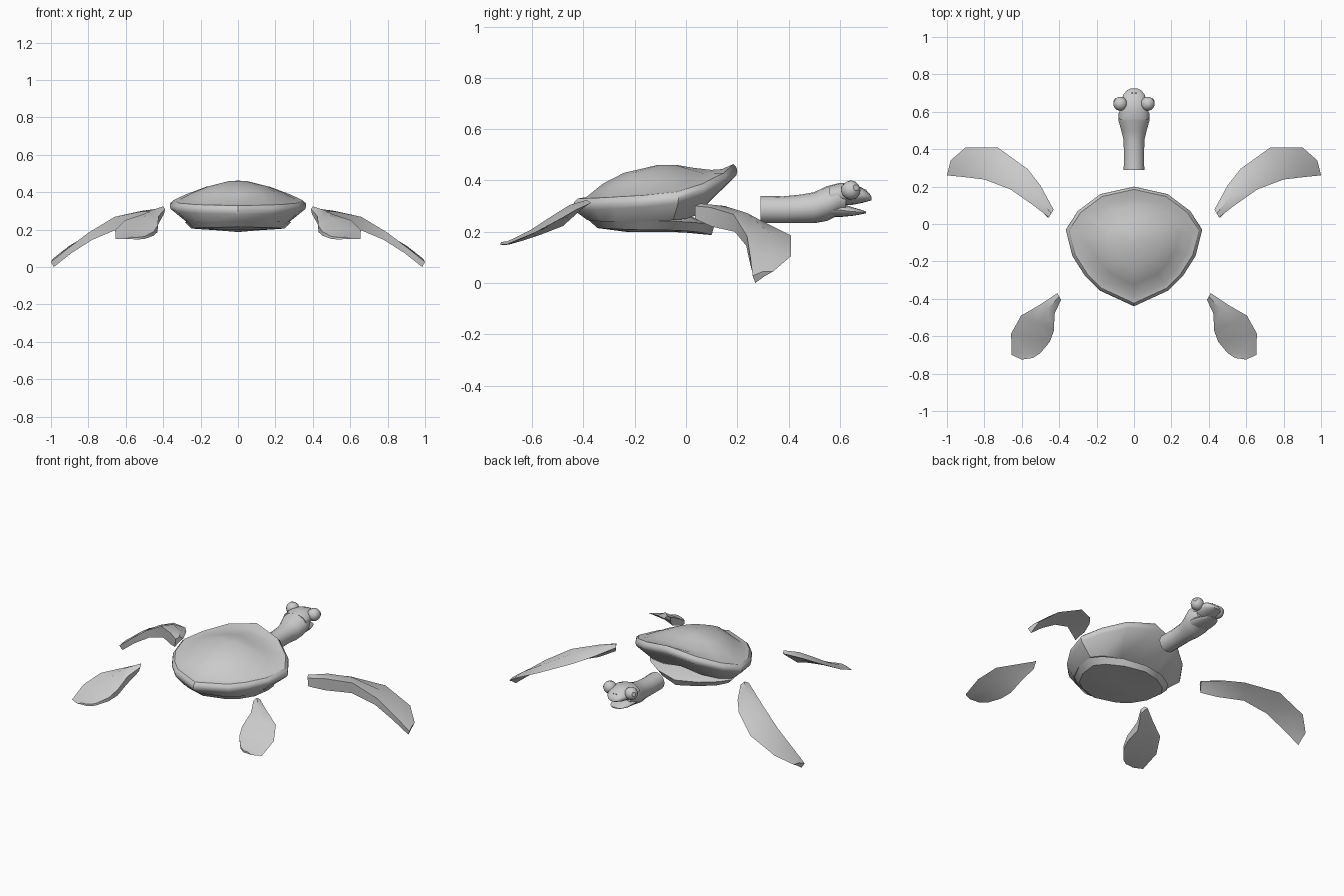
import bpy, bmesh, math
from mathutils import Vector

if "Cube" in bpy.data.objects:
    bpy.data.objects.remove(bpy.data.objects["Cube"])

skin = bpy.data.materials.new("turtle_grey")
skin.diffuse_color = (0.6, 0.6, 0.6, 1)
skin.use_nodes = True
skin.node_tree.nodes["Principled BSDF"].inputs["Base Color"].default_value = skin.diffuse_color


def finish(name, bm, angle=40):
    bmesh.ops.recalc_face_normals(bm, faces=bm.faces)
    me = bpy.data.meshes.new(name)
    bm.to_mesh(me)
    bm.free()
    me.materials.append(skin)
    ob = bpy.data.objects.new(name, me)
    bpy.context.collection.objects.link(ob)
    bpy.context.view_layer.objects.active = ob
    ob.select_set(True)
    bpy.ops.object.shade_smooth_by_angle(angle=math.radians(angle))
    ob.select_set(False)
    return ob


def loft(name, rings, angle=40, side=1):
    """Skin closed rings of equal length and cap both ends; side=-1 mirrors x."""
    bm = bmesh.new()
    rows = [[bm.verts.new((p[0] * side, p[1], p[2])) for p in r] for r in rings]
    n = len(rows[0])
    for a, b in zip(rows, rows[1:]):
        for i in range(n):
            j = (i + 1) % n
            bm.faces.new((a[i], a[j], b[j], b[i]))
    for row in (rows[0], rows[-1]):
        mid = sum((v.co for v in row), Vector()) / n
        c = bm.verts.new(mid)
        for i in range(n):
            bm.faces.new((row[i], row[(i + 1) % n], c))
    return finish(name, bm, angle)


def both(half):
    """Mirror a front-to-back half outline into a full ring."""
    return half + [(-x, y, z) for x, y, z in half[-2:0:-1]]


# shell: rim outline (x, y, z) from front point to tail point
rim = [(0, .20, .44), (.18, .16, .405), (.30, .07, .362), (.365, -.03, .332),
       (.33, -.17, .318), (.26, -.28, .312), (.185, -.355, .308), (0, -.44, .305)]
CY = -.10


def scaled(s, dz, flat=None):
    """Rim outline scaled about the shell centre, shifted or blended in height."""
    return [(x * s, CY + (y - CY) * s, (z + dz) if flat is None else
             flat[0] + (z - flat[1]) * flat[2]) for x, y, z in rim]


groove = scaled(.85, .03)
groove[0] = (0, .14, .444)
groove[1] = (.15, .112, .428)
upper = [
    [(x * .12, -.07 + (y - CY) * .12, .46) for x, y, z in rim],
    scaled(.42, 0, (.436, .35, .15)),
    scaled(.66, 0, (.405, .35, .4)),
    groove,
    scaled(.95, .024),
    scaled(.99, .010),
    scaled(1, -.004),
    scaled(.985, -.022),
]
hull = [(0, .05, .285), (.13, .035, .262), (.23, 0, .25), (.28, -.05, .245),
        (.265, -.17, .24), (.21, -.28, .24), (.145, -.33, .24), (0, -.385, .245)]
loft("shell", [both(r) for r in upper + [hull]], 35)

# belly plate with a lip at the front
lip = [(0, .11, .222), (.14, .075, .232), (.24, .01, .238), (.285, -.05, .24),
       (.265, -.17, .242), (.21, -.28, .245), (.145, -.33, .245), (0, -.38, .245)]
low = [(0, .10, .187), (.12, .06, .197), (.21, 0, .203), (.25, -.06, .206),
       (.235, -.17, .207), (.185, -.26, .21), (.125, -.305, .212), (0, -.345, .214)]
belly = [(x * .5, CY + (y - CY) * .5, .198) for x, y, z in low]
top = [(x * .8, CY + (y - CY) * .8, .26) for x, y, z in hull]
loft("belly_plate", [both(r) for r in (top, lip, low, belly)], 35)


# flippers: stations of thin edge, thick edge top, thick edge bottom
def flipper(name, stations, crown):
    rings = []
    for thin, t, b in stations:
        thin, t, b = Vector(thin), Vector(t), Vector(b)
        h = (t - b).length
        over = (thin + t) / 2 + Vector((0, 0, crown * h))
        under = (thin + b) / 2 + Vector((0, 0, .08 * h))
        rings.append([thin, over, t, b, under])
    for side, label in ((1, "right"), (-1, "left")):
        loft(f"{label}_{name}", rings, 40, side)


flipper("front_flipper", [
    ((.43, .077, .295), (.455, .035, .30), (.46, .035, .25)),
    ((.50, .206, .268), (.53, .094, .295), (.53, .10, .22)),
    ((.57, .295, .242), (.66, .185, .268), (.65, .19, .20)),
    ((.73, .41, .185), (.80, .238, .183), (.78, .235, .145)),
    ((.90, .41, .105), (.90, .25, .107), (.89, .25, .075)),
    ((.98, .34, .045), (1.0, .26, .028), (.985, .27, .0))], .25)

flipper("hind_flipper", [
    ((.41, -.37, .312), (.39, -.405, .31), (.395, -.41, .285)),
    ((.50, -.43, .285), (.425, -.48, .272), (.43, -.48, .222)),
    ((.604, -.49, .25), (.428, -.57, .225), (.43, -.57, .187)),
    ((.657, -.586, .198), (.45, -.63, .19), (.452, -.63, .167)),
    ((.654, -.70, .15), (.50, -.69, .163), (.50, -.69, .15)),
    ((.60, -.725, .15), (.54, -.716, .158), (.54, -.716, .147))], .5)


# neck and head: stations of y, half width, bottom z, top z
def tube(name, stations, n=16, angle=50):
    rings = []
    for y, w, z0, z1 in stations:
        rings.append([(w * math.cos(2 * math.pi * i / n), y, (z0 + z1) / 2
                       + (z1 - z0) / 2 * math.sin(2 * math.pi * i / n)) for i in range(n)])
    return loft(name, rings, angle)


tube("neck", [(.29, .055, .233, .34), (.38, .054, .233, .338), (.45, .056, .234, .345),
              (.50, .068, .233, .354), (.55, .082, .242, .378), (.59, .083, .262, .387),
              (.625, .062, .27, .385)])
tube("upper_jaw", [(.56, .078, .30, .38), (.60, .078, .302, .39), (.65, .068, .305, .387),
                   (.69, .058, .313, .37), (.715, .038, .32, .35), (.724, .02, .323, .335)])
tube("lower_jaw", [(.56, .07, .258, .315), (.61, .066, .258, .309), (.65, .058, .262, .295),
                   (.685, .042, .268, .285), (.702, .022, .272, .279)])

# eyes, with a shallow pupil cap facing outward and forward
for s, label in ((1, "right"), (-1, "left")):
    centre = Vector((s * .073, .643, .362))
    out = Vector((s * .8, .5, .25)).normalized()
    bm = bmesh.new()
    bmesh.ops.create_uvsphere(bm, u_segments=12, v_segments=8, radius=.038)
    bmesh.ops.rotate(bm, verts=bm.verts, matrix=out.to_track_quat('Z', 'Y').to_matrix())
    bmesh.ops.translate(bm, verts=bm.verts, vec=centre)
    finish(label + "_eye", bm, 50)
    bm = bmesh.new()
    bmesh.ops.create_cone(bm, cap_ends=True, segments=10, radius1=.018,
                          radius2=.012, depth=.006)
    bmesh.ops.rotate(bm, verts=bm.verts, matrix=out.to_track_quat('Z', 'Y').to_matrix())
    bmesh.ops.translate(bm, verts=bm.verts, vec=centre + out * .035)
    finish(label + "_pupil", bm, 30)
    # nostrils
    bm = bmesh.new()
    bmesh.ops.create_uvsphere(bm, u_segments=8, v_segments=4, radius=.004)
    bmesh.ops.translate(bm, verts=bm.verts, vec=(s * .009, .70, .3615))
    finish(label + "_nostril", bm)
